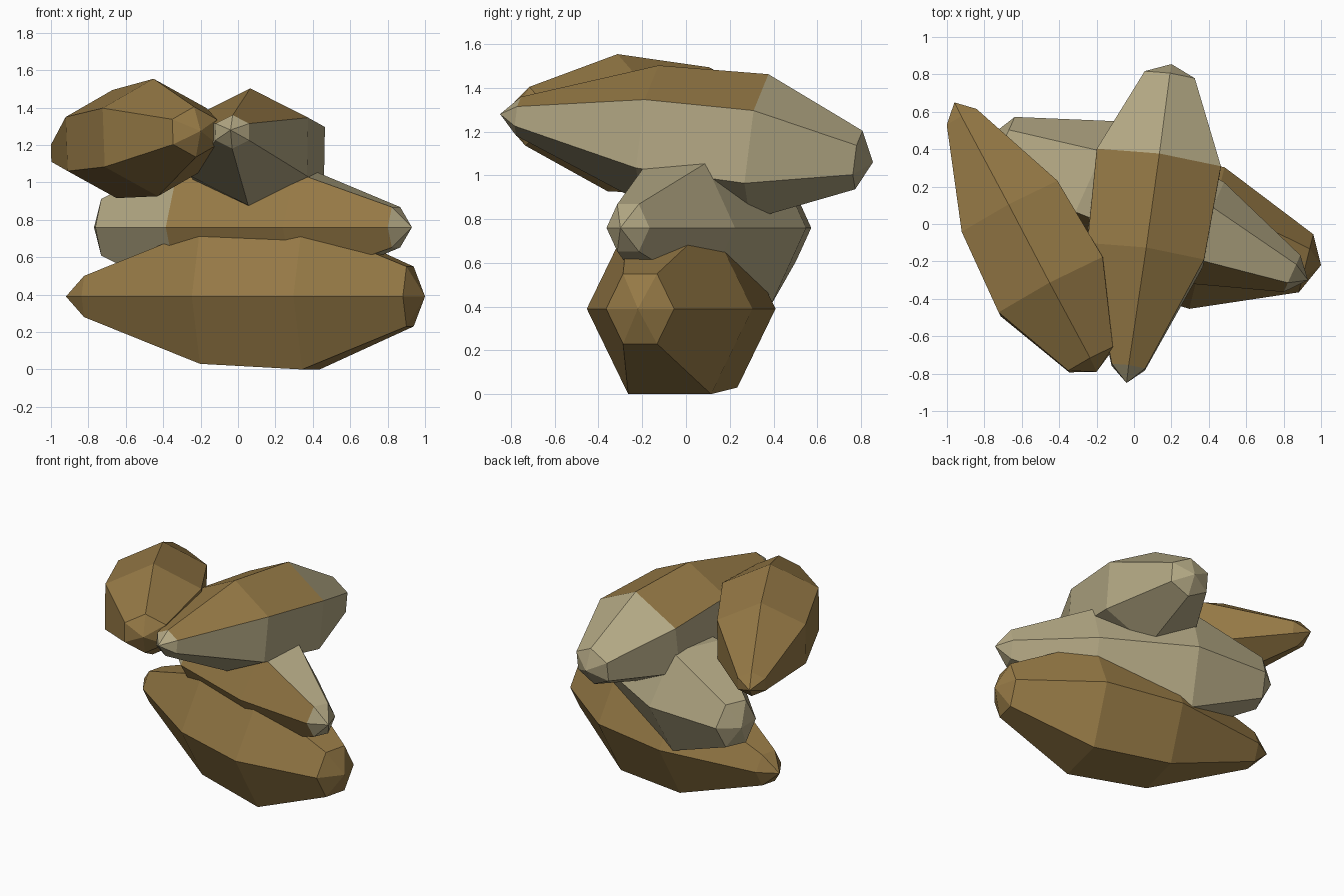
import bpy, bmesh, math
from mathutils import Vector

if "Cube" in bpy.data.objects:
    bpy.data.objects.remove(bpy.data.objects["Cube"])


def material(name, color):
    m = bpy.data.materials.new(name)
    m.diffuse_color = color
    m.use_nodes = True
    m.node_tree.nodes["Principled BSDF"].inputs["Base Color"].default_value = m.diffuse_color
    return m


BROWN = material("brown_rock", (0.30, 0.19, 0.06, 1))
TAN = material("tan_rock", (0.45, 0.39, 0.23, 1))


def stone(name, tip_a, rings, tip_b, ridge_up, base, patch_segments=()):
    """Six-sided tapered stone; rings are (x, y, z, radius) along its axis."""
    axis = (Vector(rings[-1][:3]) - Vector(rings[0][:3])).normalized()
    side = axis.cross(Vector((0, 0, 1))).normalized()
    up = side.cross(axis).normalized()
    u, v = (up, side) if ridge_up else (side, up)

    bm = bmesh.new()
    loops = []
    for x, y, z, r in rings:
        loop = []
        for k in range(6):
            a = math.radians(60 * k)
            p = Vector((x, y, z)) + r * (math.cos(a) * u + 1.155 * math.sin(a) * v)
            loop.append(bm.verts.new(p))
        loops.append(loop)
    ends = [bm.verts.new(tip_a), bm.verts.new(tip_b)]

    for k in range(6):
        n = (k + 1) % 6
        # pointed end caps
        bm.faces.new((ends[0], loops[0][n], loops[0][k]))
        bm.faces.new((ends[1], loops[-1][k], loops[-1][n]))
        # long facets, with the brown patch beside the main ridge
        for s in range(len(loops) - 1):
            f = bm.faces.new((loops[s][k], loops[s][n], loops[s + 1][n], loops[s + 1][k]))
            if s in patch_segments and k in (0, 5):
                f.material_index = 1
    bmesh.ops.recalc_face_normals(bm, faces=bm.faces)

    mesh = bpy.data.meshes.new(name)
    bm.to_mesh(mesh)
    bm.free()
    mesh.materials.append(base)
    mesh.materials.append(BROWN)
    obj = bpy.data.objects.new(name, mesh)
    bpy.context.collection.objects.link(obj)
    return obj


# bottom stone, lying left to right
stone("bottom_stone", (-0.92, 0.25, 0.39),
      [(-0.81, 0.22, 0.39, 0.11), (-0.16, 0.06, 0.39, 0.36),
       (0.39, -0.075, 0.39, 0.39), (0.92, -0.21, 0.39, 0.16)],
      (1.0, -0.22, 0.39), False, BROWN)

# middle stone, brown on its front facets
stone("middle_stone", (-0.77, 0.47, 0.76),
      [(-0.70, 0.434, 0.76, 0.152), (-0.24, 0.226, 0.76, 0.355),
       (0.36, -0.045, 0.76, 0.295), (0.845, -0.265, 0.76, 0.108)],
      (0.93, -0.30, 0.76), False, TAN, (1, 2))

# upper stone, lying front to back, brown on top
stone("upper_right_stone", (-0.04, -0.85, 1.28),
      [(-0.03, -0.765, 1.27, 0.09), (0.06, -0.165, 1.19, 0.315),
       (0.13, 0.335, 1.13, 0.335), (0.19, 0.79, 1.07, 0.135)],
      (0.20, 0.855, 1.06), True, TAN, (0, 1))

# upper left stone
stone("upper_left_stone", (-0.20, -0.79, 1.275),
      [(-0.23, -0.725, 1.27, 0.135), (-0.44, -0.335, 1.24, 0.315),
       (-0.66, 0.085, 1.205, 0.29), (-0.92, 0.57, 1.155, 0.09)],
      (-0.96, 0.65, 1.15), True, BROWN)
